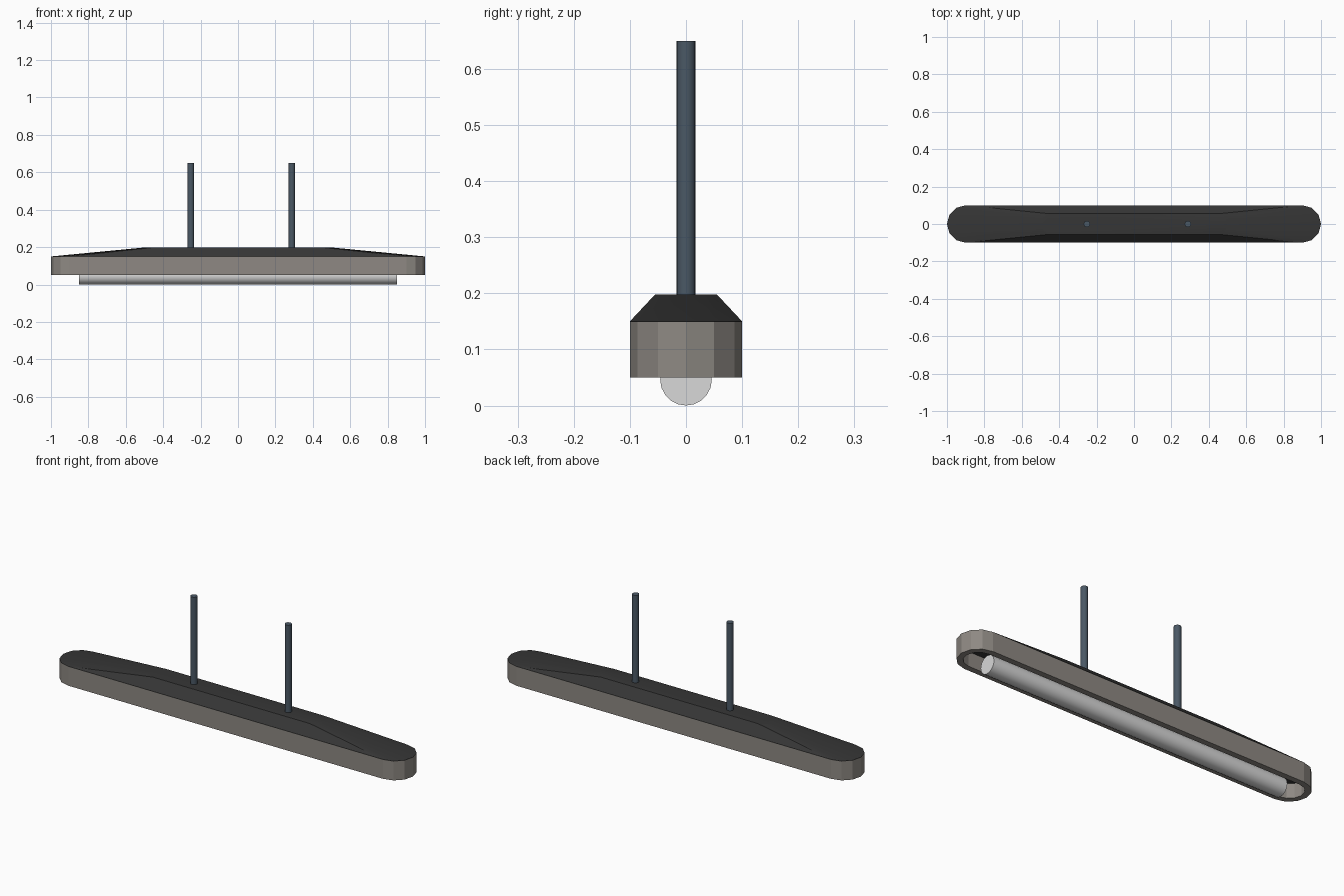
import bpy, bmesh, math
from mathutils import Matrix

if "Cube" in bpy.data.objects:
    bpy.data.objects.remove(bpy.data.objects["Cube"])


def material(name, hex_rgb):
    def lin(c):
        c /= 255
        return c / 12.92 if c <= 0.04045 else ((c + 0.055) / 1.055) ** 2.4
    m = bpy.data.materials.new(name)
    m.diffuse_color = (*[lin(c) for c in hex_rgb], 1)
    m.use_nodes = True
    m.node_tree.nodes["Principled BSDF"].inputs["Base Color"].default_value = m.diffuse_color
    return m


GREY = material("warm grey housing", (142, 137, 131))
BLACK = material("charcoal cover", (54, 54, 54))
STEEL = material("blue grey steel", (74, 88, 101))
WHITE = material("white tube", (216, 216, 216))


def stadium(r, z, sx=1.0, sy=1.0, half=0.9, seg=6):
    """Rounded bar outline with semicircular ends."""
    pts = []
    for cx, start in ((half, -90), (-half, 90)):
        for i in range(seg + 1):
            a = math.radians(start + 180 * i / seg)
            pts.append(((cx + r * math.cos(a)) * sx, r * math.sin(a) * sy, z))
    return pts


def finish(name, bm, mat, smooth=True):
    bmesh.ops.recalc_face_normals(bm, faces=bm.faces[:])
    me = bpy.data.meshes.new(name)
    bm.to_mesh(me)
    bm.free()
    me.materials.append(mat)
    ob = bpy.data.objects.new(name, me)
    bpy.context.collection.objects.link(ob)
    if smooth:
        bpy.context.view_layer.objects.active = ob
        ob.select_set(True)
        bpy.ops.object.shade_smooth_by_angle(angle=math.radians(25))
        ob.select_set(False)
    return ob


def loft(name, loops, mat, closed_ring=False):
    """Bridge a stack of outlines, capped or joined end to start."""
    bm = bmesh.new()
    rings = [[bm.verts.new(p) for p in loop] for loop in loops]
    n = len(rings[0])
    pairs = list(zip(rings, rings[1:]))
    if closed_ring:
        pairs.append((rings[-1], rings[0]))
    for a, b in pairs:
        for i in range(n):
            j = (i + 1) % n
            bm.faces.new((a[i], a[j], b[j], b[i]))
    if not closed_ring:
        bm.faces.new(rings[0])
        bm.faces.new(rings[-1])
    return finish(name, bm, mat, smooth=not closed_ring)


def rod(name, r, length, sides, matrix, mat):
    bm = bmesh.new()
    bmesh.ops.create_cone(bm, cap_ends=True, segments=sides, radius1=r,
                          radius2=r, depth=length, matrix=matrix)
    return finish(name, bm, mat)


# Housing: hollow rounded band, open below
loft("housing_band", [stadium(0.1, 0.05), stadium(0.1, 0.149),
                      stadium(0.07, 0.149), stadium(0.07, 0.05)], GREY, True)

# Cover: plug inside the band, then sloping sides up to a smaller flat top
loft("top_cover", [stadium(0.0985, 0.125), stadium(0.0985, 0.149),
                   stadium(0.1, 0.149), stadium(0.1, 0.15),
                   stadium(0.1, 0.198, 0.5, 0.55)], BLACK)

# Light tube along x
rod("light_tube", 0.046, 1.7, 20,
    Matrix.Translation((0, 0, 0.046)) @ Matrix.Rotation(math.pi / 2, 4, 'Y'), WHITE)

# Hanging rods
for label, x in (("left", -0.252), ("right", 0.288)):
    rod("hanging_rod_" + label, 0.017, 0.47, 16,
        Matrix.Translation((x, 0, 0.415)), STEEL)
